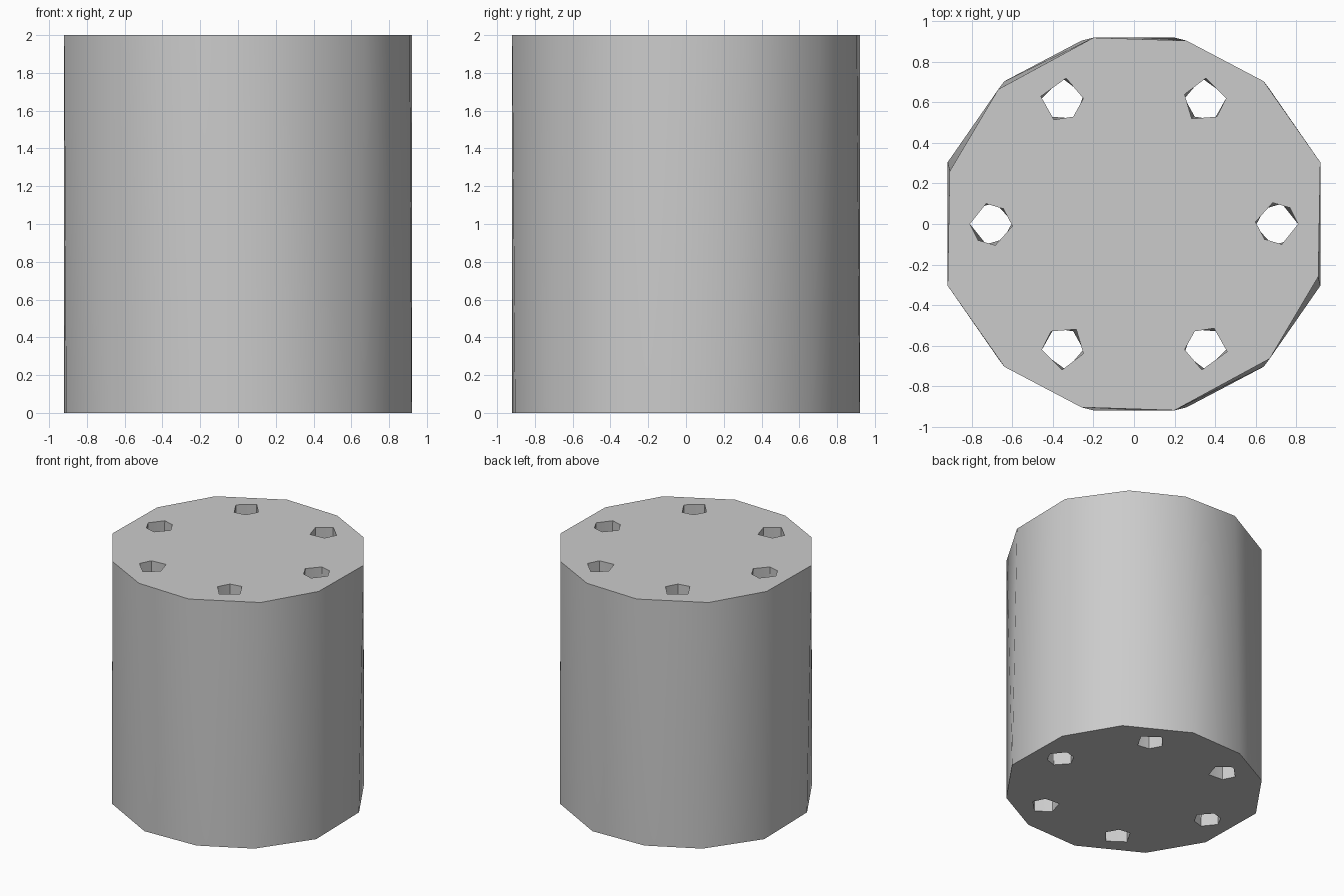
import bpy
import bmesh
import math

HEIGHT = 2.0

cube = bpy.data.objects.get("Cube")
if cube:
    bpy.data.objects.remove(cube, do_unlink=True)

grey = bpy.data.materials.new("plain grey")
grey.use_nodes = True
grey.diffuse_color = (0.6, 0.6, 0.6, 1)
grey.node_tree.nodes["Principled BSDF"].inputs["Base Color"].default_value = (0.6, 0.6, 0.6, 1)


def turned(points):
    """Half turn about the vertical axis."""
    return [(-x, -y) for x, y in points]


def mirrored(points):
    return [(-x, y) for x, y in points]


def twisted_prism(name, top, bottom, margin=0.0):
    """Hull between a top outline and a differing bottom outline."""
    bm = bmesh.new()
    for outline, z in ((top, HEIGHT + margin), (bottom, -margin)):
        for x, y in outline:
            bm.verts.new((x, y, z))
    bmesh.ops.convex_hull(bm, input=bm.verts[:])
    bmesh.ops.dissolve_limit(bm, angle_limit=math.radians(0.2),
                             verts=bm.verts[:], edges=bm.edges[:])
    bmesh.ops.recalc_face_normals(bm, faces=bm.faces[:])
    mesh = bpy.data.meshes.new(name)
    bm.to_mesh(mesh)
    bm.free()
    mesh.materials.append(grey)
    obj = bpy.data.objects.new(name, mesh)
    bpy.context.collection.objects.link(obj)
    return obj


# Twelve-sided drum; its bottom outline mirrors the top one
half_rim = [(0.92, 0.305), (0.64, 0.705), (0.26, 0.905),
            (-0.2, 0.92), (-0.67, 0.665), (-0.91, 0.26)]
rim = half_rim + turned(half_rim)
drum = twisted_prism("drum", rim, mirrored(rim))

# Faceted through holes in a ring of six
side = [(0.6, 0.01), (0.685, 0.105), (0.77, 0.08),
        (0.81, 0), (0.73, -0.1), (0.645, -0.075)]
back_left = [(0.25, 0.64), (0.355, 0.72), (0.455, 0.62), (0.41, 0.53), (0.285, 0.52)]
back_right = [(-0.46, 0.63), (-0.335, 0.72), (-0.25, 0.62), (-0.3, 0.53), (-0.395, 0.515)]
holes = [
    (side, mirrored(turned(side))),
    (turned(side), mirrored(side)),
    (back_left, mirrored(back_right)),
    (back_right, mirrored(back_left)),
    (turned(back_left), mirrored(turned(back_right))),
    (turned(back_right), mirrored(turned(back_left))),
]
cutters = []
for i, (top, bottom) in enumerate(holes):
    cutter = twisted_prism(f"hole_cutter_{i + 1}", top, bottom, margin=0.02)
    cutter.hide_render = True
    cutters.append(cutter)
    cut = drum.modifiers.new(f"hole_{i + 1}", "BOOLEAN")
    cut.operation = "DIFFERENCE"
    cut.solver = "EXACT"
    cut.object = cutter

# Apply the cuts, drop the cutters, then smooth the gentle edges
bpy.ops.object.select_all(action="DESELECT")
drum.select_set(True)
bpy.context.view_layer.objects.active = drum
for name in [m.name for m in drum.modifiers]:
    bpy.ops.object.modifier_apply(modifier=name)
for cutter in cutters:
    bpy.data.objects.remove(cutter, do_unlink=True)
bpy.ops.object.shade_smooth_by_angle(angle=math.radians(30))
